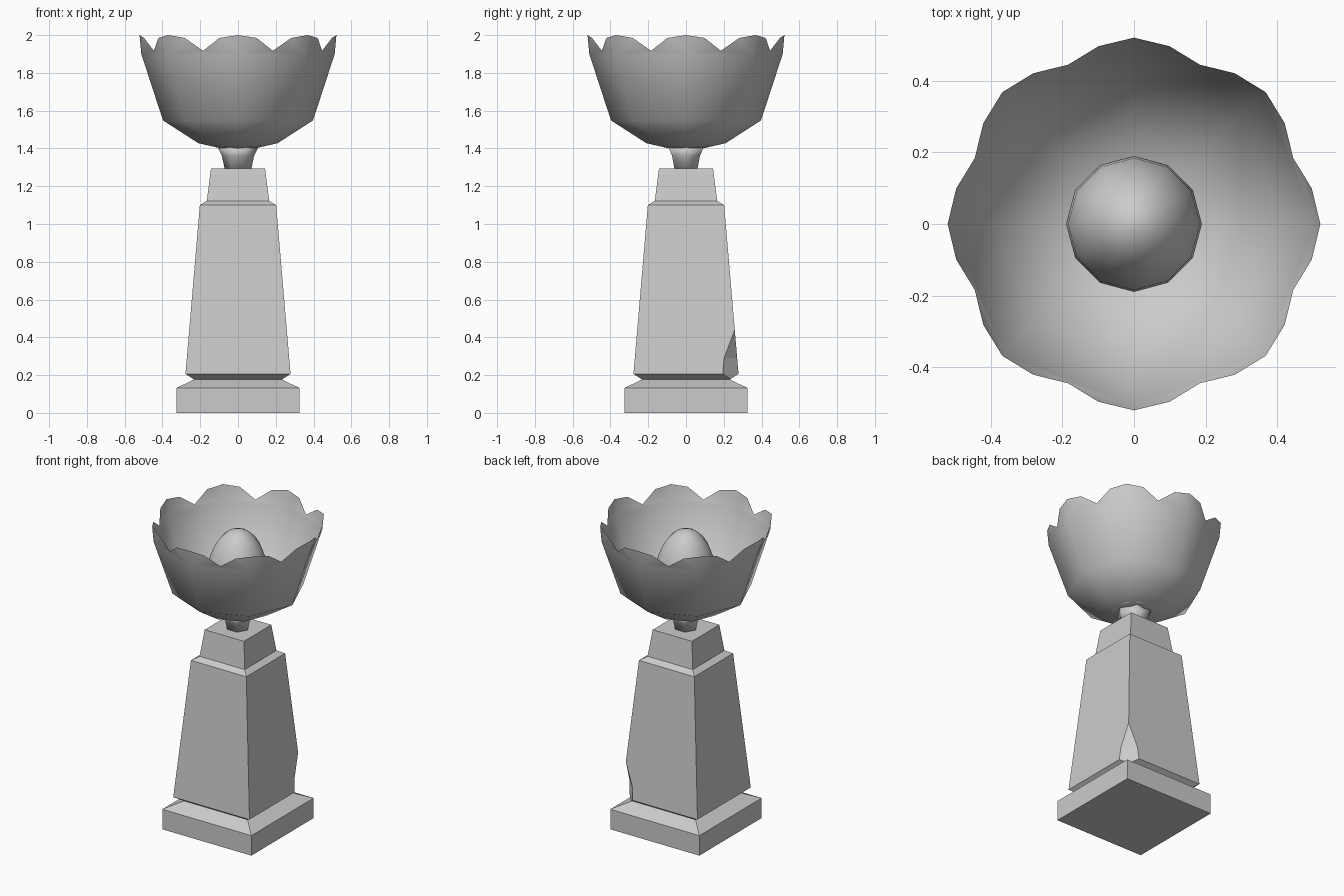
import bpy, bmesh, math
from mathutils import Vector

cube = bpy.data.objects.get("Cube")
if cube:
    bpy.data.objects.remove(cube, do_unlink=True)

stone = bpy.data.materials.new("grey_stone")
stone.use_nodes = True
stone.diffuse_color = (0.6, 0.6, 0.6, 1)
stone.node_tree.nodes["Principled BSDF"].inputs["Base Color"].default_value = (0.6, 0.6, 0.6, 1)


def finish(bm, name, smooth=False):
    bmesh.ops.recalc_face_normals(bm, faces=bm.faces)
    for f in bm.faces:
        f.smooth = smooth
    mesh = bpy.data.meshes.new(name)
    bm.to_mesh(mesh)
    bm.free()
    mesh.materials.append(stone)
    ob = bpy.data.objects.new(name, mesh)
    bpy.context.collection.objects.link(ob)
    return ob


def ring(bm, r, z, sides, turn=0):
    return [bm.verts.new((r * math.cos(turn + math.tau * i / sides),
                          r * math.sin(turn + math.tau * i / sides), z))
            for i in range(sides)]


def loft(bm, profile, sides, turn=0, close_top=True):
    """Stack rings of (radius, height), close the bottom, return the last ring."""
    rings = [ring(bm, r, z, sides, turn) for r, z in profile]
    for a, b in zip(rings, rings[1:]):
        for i in range(sides):
            j = (i + 1) % sides
            bm.faces.new((a[i], a[j], b[j], b[i]))
    bm.faces.new(rings[0][::-1])
    if close_top:
        bm.faces.new(rings[-1])
    return rings[-1]


def lathe(name, profile, sides, turn=0, smooth=False):
    bm = bmesh.new()
    loft(bm, profile, sides, turn)
    return finish(bm, name, smooth)


def square(name, profile):
    """Square tower from (half width, height) pairs."""
    return lathe(name, [(w * math.sqrt(2), z) for w, z in profile], 4, math.pi / 4)


# Pedestal
square("plinth", [(0.325, 0), (0.325, 0.132), (0.23, 0.178)])
shaft = square("pedestal_shaft", [(0.23, 0.175), (0.278, 0.207), (0.202, 1.1),
                                  (0.165, 1.123), (0.143, 1.295)])

# Chipped back corner of the shaft
bm = bmesh.new()
out, side = Vector((1, 1, 0)).normalized(), Vector((-1, 1, 0)).normalized()
chip = [(0.334, 0.1), (0.334, 0.29), (0.363, 0.43), (0.374, 0.48), (0.6, 0.48), (0.6, 0.1)]
face = bm.faces.new([bm.verts.new(out * s - side * 0.3 + Vector((0, 0, z))) for s, z in chip])
ext = bmesh.ops.extrude_face_region(bm, geom=[face])
bmesh.ops.translate(bm, vec=side * 0.6,
                    verts=[v for v in ext["geom"] if isinstance(v, bmesh.types.BMVert)])
cutter = finish(bm, "chip_cutter")
cutter.hide_render = True
mod = shaft.modifiers.new("chip", "BOOLEAN")
mod.operation, mod.solver, mod.object = "DIFFERENCE", "EXACT", cutter
bpy.context.view_layer.objects.active = shaft
bpy.ops.object.modifier_apply(modifier=mod.name)
bpy.data.objects.remove(cutter, do_unlink=True)

# Stem
lathe("stem", [(0.07, 1.29), (0.085, 1.36), (0.107, 1.405)], 6, smooth=True)

# Petal-edged bowl: eight-sided wall with a scalloped rim
bm = bmesh.new()
wall = loft(bm, [(0.08, 1.398), (0.21, 1.428), (0.397, 1.548), (0.512, 1.9)], 8,
            close_top=False)
lip = [(0.521, 2.0), (0.507, 1.985), (0.482, 1.917), (0.507, 1.985)]
rim = []
for i in range(32):
    r, z = lip[i % 4]
    a = math.tau * i / 32
    rim.append(bm.verts.new((r * math.cos(a), r * math.sin(a), z)))
for i in range(8):
    low, nxt = wall[i], wall[(i + 1) % 8]
    tip, q1, dip, q2 = rim[4 * i:4 * i + 4]
    bm.faces.new((low, dip, q1, tip))
    bm.faces.new((low, nxt, dip))
    bm.faces.new((nxt, rim[(4 * i + 4) % 32], q2, dip))
finish(bm, "petal_bowl", True)

# Egg-shaped bud inside the bowl
bud = [(0.13, 1.41), (0.175, 1.5)]
for k in range(7):
    a = math.radians(14 * k)
    bud.append((0.19 * math.cos(a), 1.6 + 0.34 * math.sin(a)))
lathe("bud", bud, 12, smooth=True)
